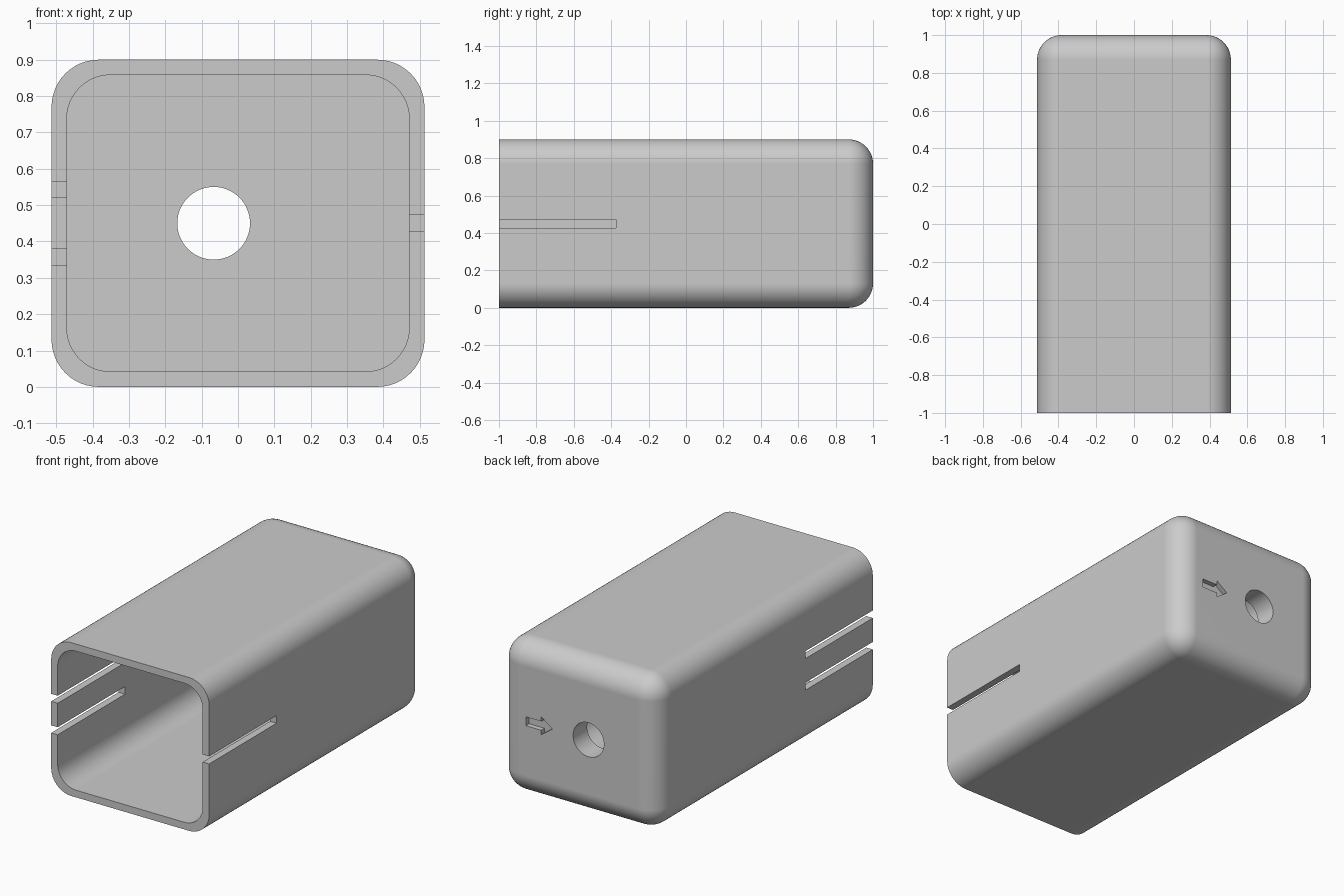
import bpy, bmesh, math
from mathutils import Matrix, Vector

if "Cube" in bpy.data.objects:
    bpy.data.objects.remove(bpy.data.objects["Cube"], do_unlink=True)

WIDTH, HEIGHT, WALL = 1.026, 0.9, 0.042
MID = HEIGHT / 2
BACK_INNER = 0.87
SLOT_END = -0.375

# Single plain grey plastic
grey = bpy.data.materials.new("grey plastic")
grey.use_nodes = True
grey.diffuse_color = (0.6, 0.6, 0.6, 1)
grey.node_tree.nodes["Principled BSDF"].inputs["Base Color"].default_value = grey.diffuse_color


def make_object(name, bm):
    bmesh.ops.recalc_face_normals(bm, faces=bm.faces)
    mesh = bpy.data.meshes.new(name)
    bm.to_mesh(mesh)
    bm.free()
    mesh.materials.append(grey)
    obj = bpy.data.objects.new(name, mesh)
    bpy.context.collection.objects.link(obj)
    return obj


def box(name, low, high, radius=0, choose=None):
    """Box between two corners; the chosen edges are rounded."""
    low, high = Vector(low), Vector(high)
    bm = bmesh.new()
    bmesh.ops.create_cube(bm, size=1)
    for v in bm.verts:
        v.co = (low + high) / 2 + v.co * (high - low)
    if radius:
        edges = [e for e in bm.edges if choose(e.verts[0].co, e.verts[1].co)]
        bmesh.ops.bevel(bm, geom=edges, offset=radius, offset_type='OFFSET',
                        segments=12, profile=0.5, affect='EDGES')
    return make_object(name, bm)


# Outer body: every edge rounded except around the open front
body = box("sleeve_body", (-WIDTH / 2, -1, 0), (WIDTH / 2, 1, HEIGHT), 0.13,
           lambda a, b: max(a.y, b.y) > 0)

# Cavity: rounded along its length only
inner = WIDTH / 2 - WALL
cutters = [box("cavity_cutter", (-inner, -1.2, WALL), (inner, BACK_INNER, HEIGHT - WALL), 0.12,
               lambda a, b: abs(a.y - b.y) > 0.1)]

# Side slots: one on the left wall, two on the right wall
for side, z in ((1, MID), (-1, MID - 0.0925), (-1, MID + 0.0925)):
    x1, x2 = sorted((side * 0.4, side * 0.7))
    cutters.append(box("slot_cutter", (x1, -1.2, z - 0.0222), (x2, SLOT_END, z + 0.0222)))

# Round hole through the back wall
bm = bmesh.new()
bmesh.ops.create_cone(bm, cap_ends=True, segments=64, radius1=0.1, radius2=0.1, depth=0.6,
                      matrix=Matrix.Translation((-0.067, 1, MID)) @ Matrix.Rotation(math.pi / 2, 4, 'X'))
cutters.append(make_object("hole_cutter", bm))

# Engraved arrow on the back, pointing to the hole
half = [(0.34, 0.026), (0.24, 0.026), (0.24, 0.052)]
outline = half + [(0.167, 0)] + [(x, -z) for x, z in reversed(half)]
bm = bmesh.new()
face = bm.faces.new([bm.verts.new((x, 0.97, MID + z)) for x, z in outline])
extruded = bmesh.ops.extrude_face_region(bm, geom=[face])["geom"]
bmesh.ops.translate(bm, vec=(0, 0.1, 0), verts=[g for g in extruded if isinstance(g, bmesh.types.BMVert)])
cutters.append(make_object("arrow_cutter", bm))

# Cut everything out, then discard the cutters
bpy.ops.object.select_all(action='DESELECT')
body.select_set(True)
bpy.context.view_layer.objects.active = body
for cutter in cutters:
    cutter.hide_render = True
    mod = body.modifiers.new("cut", 'BOOLEAN')
    mod.operation = 'DIFFERENCE'
    mod.solver = 'EXACT'
    mod.object = cutter
    bpy.ops.object.modifier_apply(modifier=mod.name)
for cutter in cutters:
    bpy.data.objects.remove(cutter, do_unlink=True)

# Smooth fillets, crisp edges, flat faces
bpy.ops.object.shade_smooth_by_angle(angle=math.radians(30))
weighted = body.modifiers.new("weighted_normals", 'WEIGHTED_NORMAL')
weighted.keep_sharp = True
